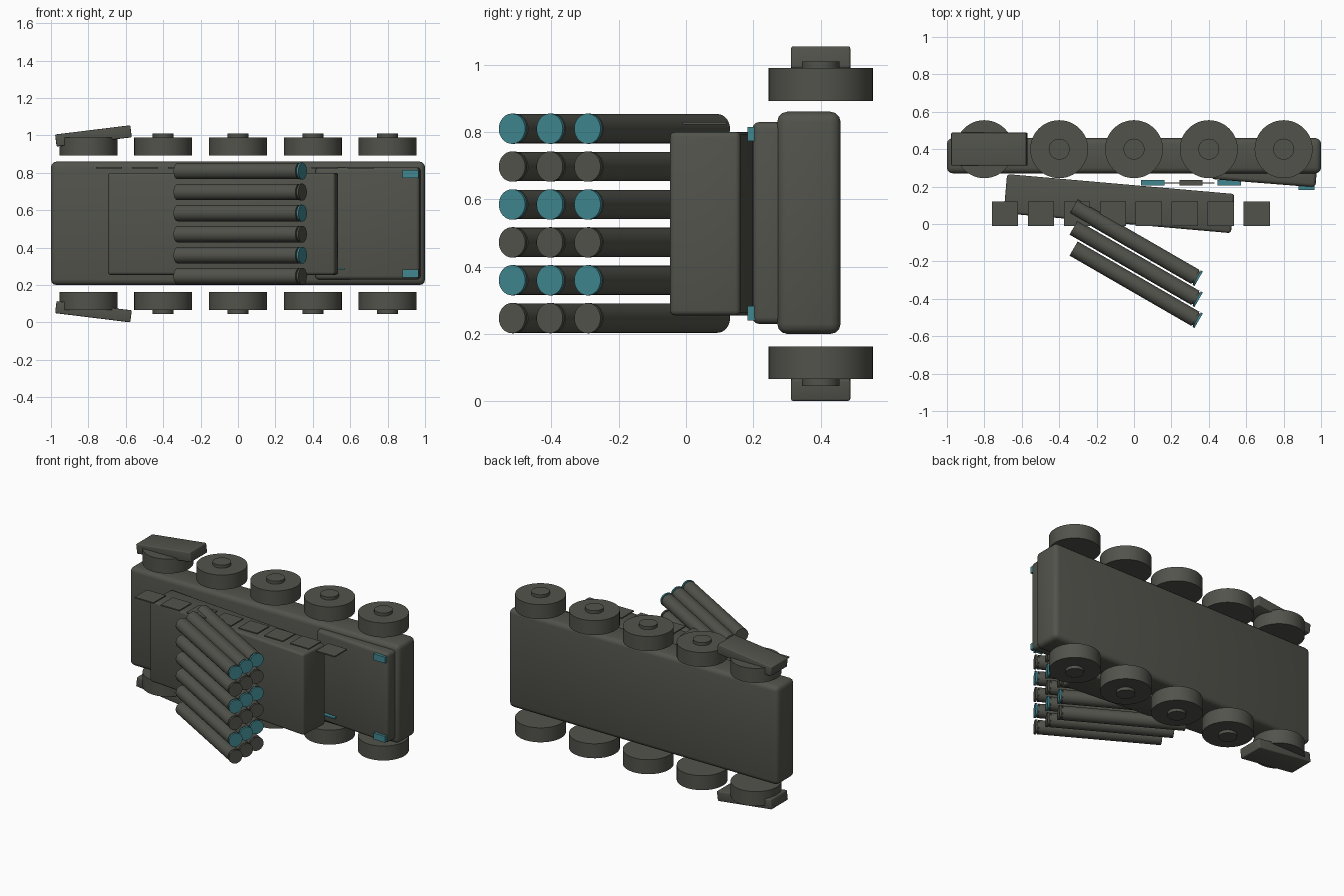
import bpy, math
from mathutils import Vector, Matrix

if "Cube" in bpy.data.objects:
    bpy.data.objects.remove(bpy.data.objects["Cube"])


def material(name, rgb):
    m = bpy.data.materials.new(name)
    m.diffuse_color = (*rgb, 1)
    m.use_nodes = True
    m.node_tree.nodes["Principled BSDF"].inputs["Base Color"].default_value = m.diffuse_color
    return m


OLIVE = material("olive_grey", (0.083, 0.086, 0.070))
TEAL = material("teal", (0.052, 0.245, 0.280))
MID = 0.5275  # lateral centre plane


def finish(o, name, mat):
    o.name = name
    o.data.materials.append(mat)


def box(name, loc, size, mat=OLIVE, rot=(0, 0, 0), bevel=0.0):
    bpy.ops.mesh.primitive_cube_add(size=1, location=loc,
                                    rotation=[math.radians(a) for a in rot])
    o = bpy.context.object
    o.scale = size
    bpy.ops.object.transform_apply(location=False, rotation=False, scale=True)
    finish(o, name, mat)
    if bevel:
        b = o.modifiers.new("bevel", 'BEVEL')
        b.width, b.segments = bevel, 3
        bpy.ops.object.modifier_apply(modifier="bevel")
        bpy.ops.object.shade_smooth_by_angle(angle=math.radians(35))
    return o


def rod(name, a, b, r, mat=OLIVE, sides=32):
    a, b = Vector(a), Vector(b)
    bpy.ops.mesh.primitive_cylinder_add(vertices=sides, radius=r, depth=(b - a).length,
                                        location=(a + b) / 2)
    o = bpy.context.object
    o.rotation_euler = (b - a).to_track_quat('Z', 'Y').to_euler()
    finish(o, name, mat)
    bpy.ops.object.shade_smooth_by_angle(angle=math.radians(40))
    return o


# Hull, sloped nose deck and tilted launcher base
box("hull", (0, 0.365, 0.53), (2.0, 0.188, 0.66), bevel=0.03)
box("nose_deck", (0.695, 0.268, MID + 0.002), (0.56, 0.10, 0.60), rot=(0, 0, -4.5), bevel=0.02)
box("launcher_base", (-0.08, 0.109, MID), (1.22, 0.21, 0.545), rot=(0, 0, -5), bevel=0.015)

# Wheels, hubs, rear side plates and headlights on both sides
for s, side in ((1, "left"), (-1, "right")):
    for i in range(5):
        x = -0.8 + 0.4 * i
        rod(f"wheel_{side}_{i}", (x, 0.4, MID + s * 0.365), (x, 0.4, MID + s * 0.462), 0.155, sides=48)
        rod(f"hub_{side}_{i}", (x, 0.4, MID + s * 0.45), (x, 0.4, MID + s * 0.482), 0.056)
    box(f"rear_plate_{side}", (-0.773, 0.4, MID + s * 0.47), (0.405, 0.176, 0.065),
        rot=(0, -7 * s, 0), bevel=0.006)
    box(f"headlight_{side}", (0.922, 0.195, MID + s * 0.266), (0.085, 0.026, 0.042), TEAL)

# Launch tubes: six columns across, three rows high, alternate teal caps
axis = Vector((math.cos(math.radians(30)), -math.sin(math.radians(30)), 0))
for c in range(6):
    for r in range(3):
        rear = Vector((-0.323, 0.093 - 0.112 * r, 0.247 + 0.1125 * c))
        end = rear + axis * 0.752
        rod(f"tube_{c}_{r}", rear, end, 0.0435)
        rod(f"tube_cap_{c}_{r}", end + axis * 0.008, end + axis * 0.020, 0.045,
            TEAL if c % 2 else OLIVE)
        rod(f"cap_neck_{c}_{r}", end - axis * 0.005, end + axis * 0.010, 0.036)

# Row of thin armour plates along one side
for i in range(8):
    box(f"armour_plate_{i}", (-0.69 + 0.1923 * i, 0.055, 0.826), (0.14, 0.13, 0.008))

# Small tags between the base and the hull
for x, mat in ((0.10, TEAL), (0.305, OLIVE), (0.51, TEAL)):
    box("side_tag", (x, 0.22, 0.288), (0.125, 0.028, 0.008), mat)
box("tag_rail", (0.25, 0.22, 0.288), (0.36, 0.006, 0.006))
